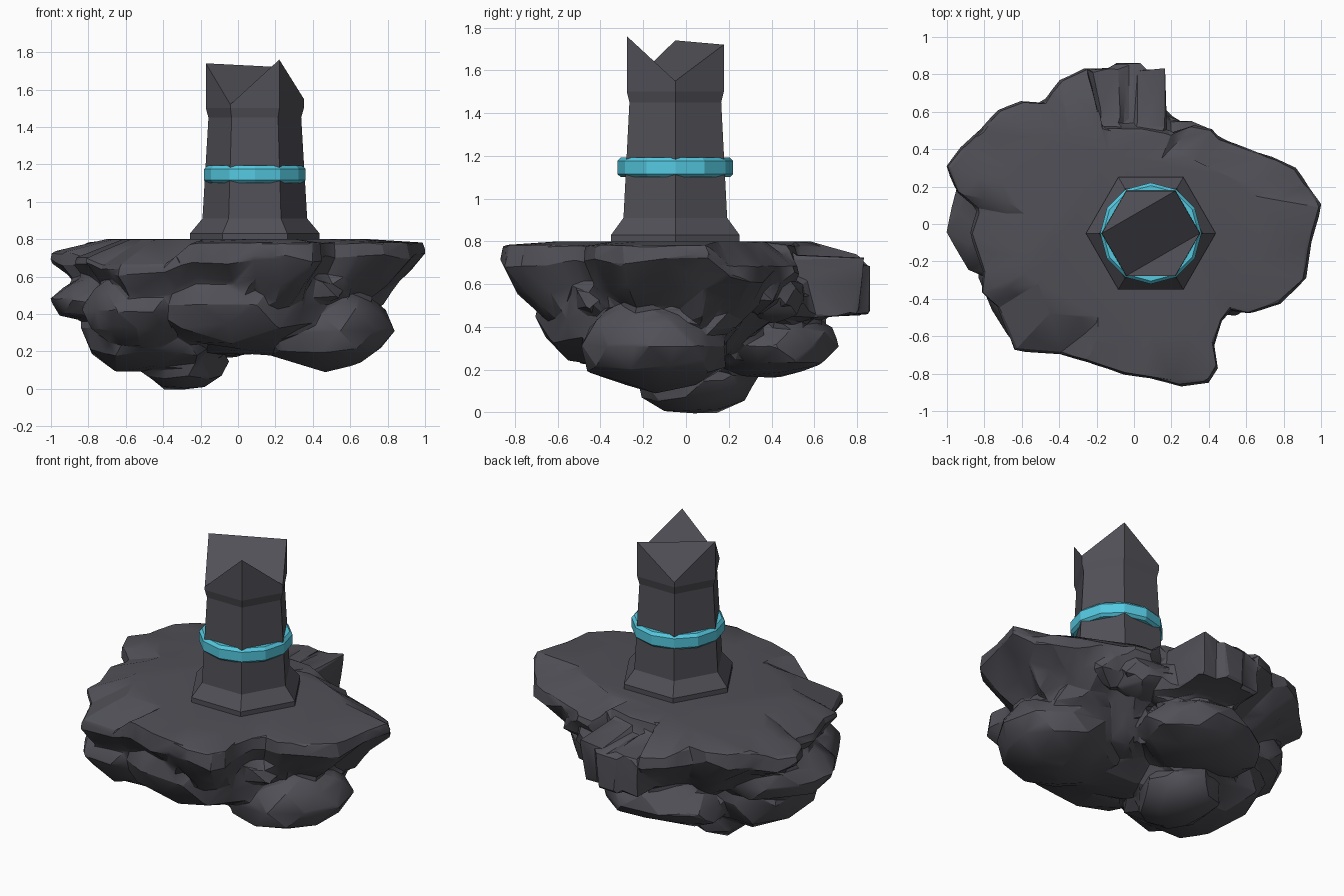
import bpy, bmesh, math, random
from mathutils import Vector, Matrix

random.seed(11)
old = bpy.data.objects.get("Cube")
if old:
    bpy.data.objects.remove(old, do_unlink=True)


def make_material(name, color):
    mat = bpy.data.materials.new(name)
    mat.use_nodes = True
    mat.diffuse_color = color
    mat.node_tree.nodes["Principled BSDF"].inputs["Base Color"].default_value = color
    return mat


STONE = make_material("dark stone", (0.08, 0.08, 0.095, 1))
CYAN = make_material("cyan glow", (0.09, 0.58, 0.74, 1))


def make_object(name, bm, mat):
    bmesh.ops.recalc_face_normals(bm, faces=bm.faces)
    mesh = bpy.data.meshes.new(name)
    bm.to_mesh(mesh)
    bm.free()
    mesh.materials.append(mat)
    obj = bpy.data.objects.new(name, mesh)
    bpy.context.collection.objects.link(obj)
    return obj


def bridge(bm, low, high):
    """Join two rings of vertices with quads."""
    n = len(low)
    for i in range(n):
        j = (i + 1) % n
        bm.faces.new((low[i], low[j], high[j], high[i]))


def ring(bm, sides, radius, z):
    """Regular ring around the pillar axis."""
    turn = 2 * math.pi / sides
    return [bm.verts.new((AXIS.x + radius * math.cos(i * turn),
                          AXIS.y + radius * math.sin(i * turn), z))
            for i in range(sides)]


def boulder(bm, center, size, rough, detail):
    """Chipped low-poly lump."""
    verts = bmesh.ops.create_icosphere(bm, subdivisions=detail, radius=1)["verts"]
    spin = Matrix.Rotation(random.uniform(0, math.pi), 3, "Z")
    for v in verts:
        p = spin @ v.co * random.uniform(1 - rough, 1 + rough * .6)
        v.co = Vector(center) + Vector([a * b for a, b in zip(p, size)])
        v.co.z = max(-.005, min(v.co.z, .7))


def rim_drop(x, y):
    """How far the slab's edge sags below its flat middle."""
    if x < -.3 and y < -.4:
        return .12
    if x < -.75 and y < .1:
        return .08
    if x > .3 and y > .15:
        return .1
    if y > .7 or x < -.9:
        return .05
    return 0


AXIS = Vector((0.09, -0.05))

# Rock slab: flat top with a ragged rim, tapering underneath
RIM = [(1.01, .1), (.93, .21), (.87, .3), (.74, .36), (.6, .41), (.46, .46),
       (.42, .51), (.32, .53), (.2, .49), (0, .52),
       (-.18, .52), (-.25, .84), (-.4, .77), (-.49, .65), (-.6, .66), (-.73, .61),
       (-.82, .51), (-.93, .41), (-1.01, .31), (-.95, .17), (-.84, .08), (-.88, -.05),
       (-.81, -.26), (-.82, -.37), (-.73, -.45), (-.64, -.68), (-.4, -.7),
       (-.25, -.74), (-.04, -.81), (.1, -.83), (.25, -.87), (.4, -.85),
       (.45, -.77), (.43, -.65), (.47, -.52), (.52, -.46), (.62, -.48),
       (.78, -.43), (.92, -.3), (.95, -.1)]
rock = bmesh.new()
layers = []
for z, scale in ((.26, .42), (.43, .72), (.56, .86), (.7, 1), (.782, .985), (.8, .7)):
    layer = []
    for x, y in RIM:
        s = scale + (random.uniform(-.06, .06) if z < .65 else 0)
        lift = random.uniform(-.035, .035) if z < .75 else 0
        drop = rim_drop(x, y) if .5 < z < .79 else 0
        if z < .75:
            drop *= .6
        layer.append(rock.verts.new((x * s, y * s, z + lift - drop)))
    layers.append(layer)
for low, high in zip(layers, layers[1:]):
    bridge(rock, low, high)
rock.faces.new(layers[0])
rock.faces.new(layers[-1])

# Main lumps under the slab: center, then half sizes
LUMPS = [((-.44, -.04, .33), (.41, .44, .27)),
         ((-.3, .04, .15), (.24, .27, .17)),
         ((.47, -.14, .31), (.38, .38, .23)),
         ((-.15, .4, .31), (.41, .32, .16)),
         ((0, -.37, .45), (.5, .33, .23)),
         ((.04, -.2, .36), (.34, .32, .2)),
         ((-.64, .05, .48), (.35, .38, .16)),
         ((-.5, -.33, .42), (.32, .31, .22))]
for center, size in LUMPS:
    boulder(rock, center, size, .14, 2)

# Sharp chips breaking up the sides
for i in range(26):
    a = i * 2 * math.pi / 26 + random.uniform(-.1, .1)
    z = random.uniform(.34, .62)
    r = .36 + .42 * z
    boulder(rock, (r * math.cos(a), r * .85 * math.sin(a), z),
            (random.uniform(.14, .24), random.uniform(.1, .18), .1), .3, 1)

# Blocky spurs sticking out at the back
for x, y, z, w, d, h in ((.1, .6, .58, .15, .44, .29), (-.03, .62, .57, .14, .5, .27),
                         (-.16, .61, .58, .17, .46, .26)):
    block = bmesh.ops.create_cube(rock, size=1)["verts"]
    for v in block:
        taper = .9 if v.co.y > 0 else 1
        v.co = Vector((x + v.co.x * w, y + v.co.y * d, z + v.co.z * h * taper))
        v.co += Vector([random.uniform(-.02, .02) for _ in range(3)])

# Fuse the lumps into one faceted body
base = make_object("rock_base", rock, STONE)
fuse = base.modifiers.new("fuse", "REMESH")
fuse.mode = "VOXEL"
fuse.voxel_size = 0.018
facet = base.modifiers.new("facet", "DECIMATE")
facet.ratio = 0.028
graph = bpy.context.evaluated_depsgraph_get()
fused = bpy.data.meshes.new_from_object(base.evaluated_get(graph))
base.modifiers.clear()
base.data = fused

# Hexagonal pillar with flared foot and broken top
bm = bmesh.new()
rings = [ring(bm, 6, r, z) for r, z in
         ((.347, .75), (.347, .83), (.28, .91), (.248, 1.45), (.262, 1.5), (.262, 1.6))]
for v, z in zip(rings[-1], (1.55, 1.72, 1.53, 1.74, 1.52, 1.76)):
    v.co.z = z
for low, high in zip(rings, rings[1:]):
    bridge(bm, low, high)
bm.faces.new(rings[0])
top = rings[-1]
for corners in ((1, 2, 3), (1, 3, 4, 0), (0, 4, 5)):
    bm.faces.new([top[i] for i in corners])
make_object("pillar", bm, STONE)

# Twelve-sided band around the pillar
bm = bmesh.new()
rings = [ring(bm, 12, r, z) for r, z in
         ((.225, 1.1), (.255, 1.1), (.271, 1.115), (.271, 1.175), (.255, 1.193), (.225, 1.193))]
for i in range(len(rings)):
    bridge(bm, rings[i], rings[(i + 1) % len(rings)])
make_object("glowing_band", bm, CYAN)

# Soft shading on the shallow creases of the rock only
bpy.ops.object.select_all(action="DESELECT")
base.select_set(True)
bpy.context.view_layer.objects.active = base
bpy.ops.object.shade_smooth_by_angle(angle=math.radians(25))
